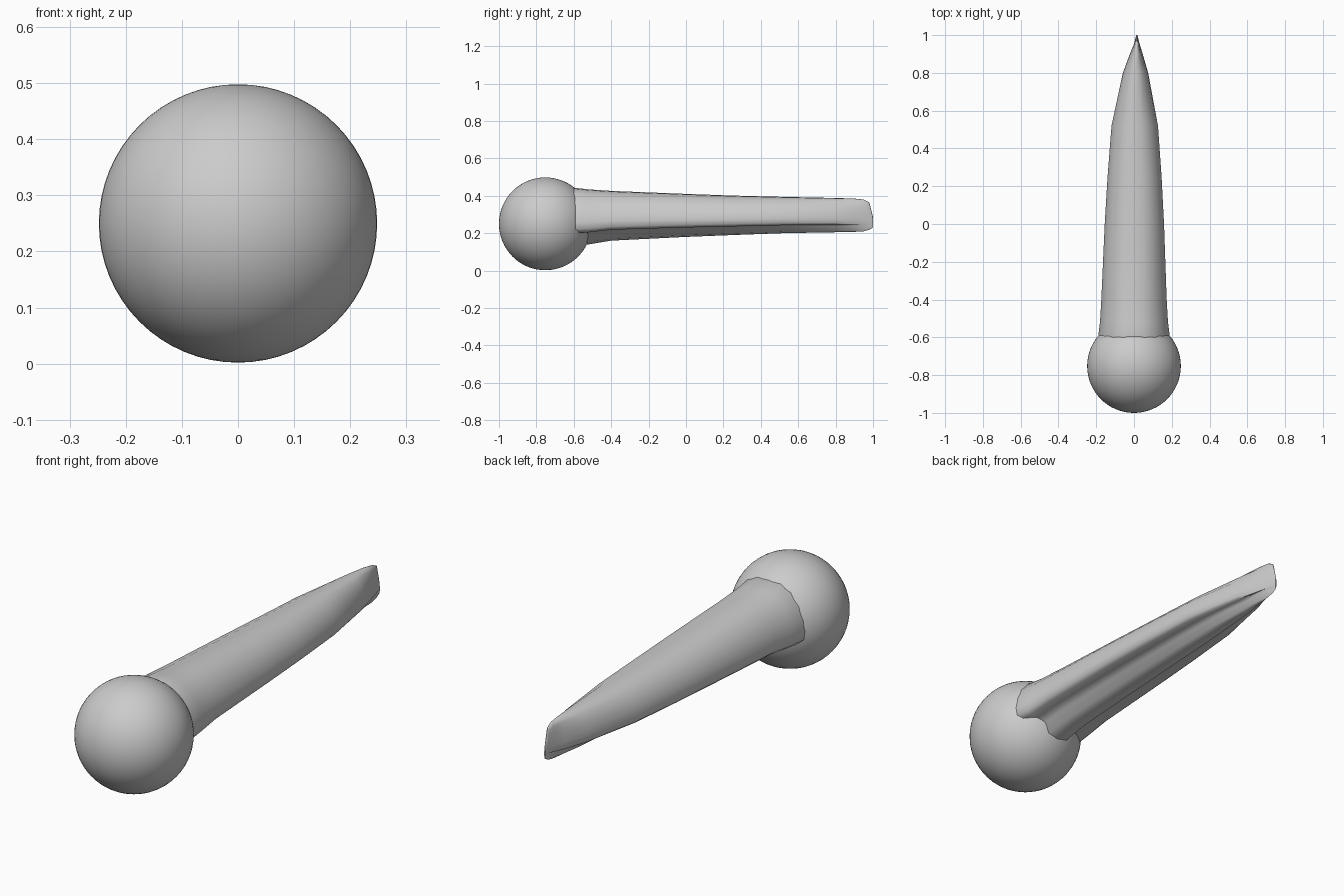
import bpy, bmesh, math
from mathutils import Vector

if "Cube" in bpy.data.objects:
    bpy.data.objects.remove(bpy.data.objects["Cube"])


def smooth_object(name, bm, angle=60):
    bmesh.ops.recalc_face_normals(bm, faces=bm.faces)
    mesh = bpy.data.meshes.new(name)
    bm.to_mesh(mesh)
    bm.free()
    ob = bpy.data.objects.new(name, mesh)
    bpy.context.collection.objects.link(ob)
    bpy.ops.object.select_all(action='DESELECT')
    ob.select_set(True)
    bpy.context.view_layer.objects.active = ob
    bpy.ops.object.shade_smooth_by_angle(angle=math.radians(angle))
    return ob


# ball at the front end
bm = bmesh.new()
bmesh.ops.create_uvsphere(bm, u_segments=64, v_segments=32, radius=0.248)
bmesh.ops.translate(bm, verts=bm.verts, vec=(0, -0.752, 0.25))
smooth_object("ball", bm)

# half cross-section of the blade: domed top, side edge, hollow, central keel
# (fraction of half width, fraction of height)
half = [(0, 1), (0.3, 0.985), (0.58, 0.9), (0.82, 0.74), (0.95, 0.56), (1, 0.4),
        (0.98, 0.28), (0.88, 0.22), (0.62, 0.24), (0.42, 0.18), (0.28, 0.04), (0, 0)]
ring_shape = half + [(-u, t) for u, t in half[-2:0:-1]]

# stations along the blade: y, centre x, half width, bottom z, top z
stations = [(-0.72, 0, 0.17, 0.15, 0.42),
            (-0.60, 0, 0.190, 0.135, 0.443),
            (-0.52, 0, 0.180, 0.140, 0.434),
            (-0.40, 0, 0.173, 0.160, 0.426),
            (0.00, 0.002, 0.157, 0.180, 0.410),
            (0.25, 0.003, 0.143, 0.190, 0.401),
            (0.52, 0.004, 0.123, 0.200, 0.394),
            (0.80, 0.008, 0.067, 0.205, 0.388),
            (0.90, 0.012, 0.034, 0.207, 0.385),
            (0.95, 0.015, 0.016, 0.210, 0.380),
            (0.98, 0.015, 0.008, 0.218, 0.365),
            (1.00, 0.015, 0.003, 0.230, 0.285)]

# tapering blade lofted through the stations
bm = bmesh.new()
rings = [[bm.verts.new((cx + u * w, y, lo + t * (hi - lo))) for u, t in ring_shape]
         for y, cx, w, lo, hi in stations]
n = len(ring_shape)
for a, b in zip(rings, rings[1:]):
    for i in range(n):
        j = (i + 1) % n
        bm.faces.new((a[i], a[j], b[j], b[i]))
bm.faces.new(rings[0])
bm.faces.new(rings[-1])
smooth_object("blade", bm)
